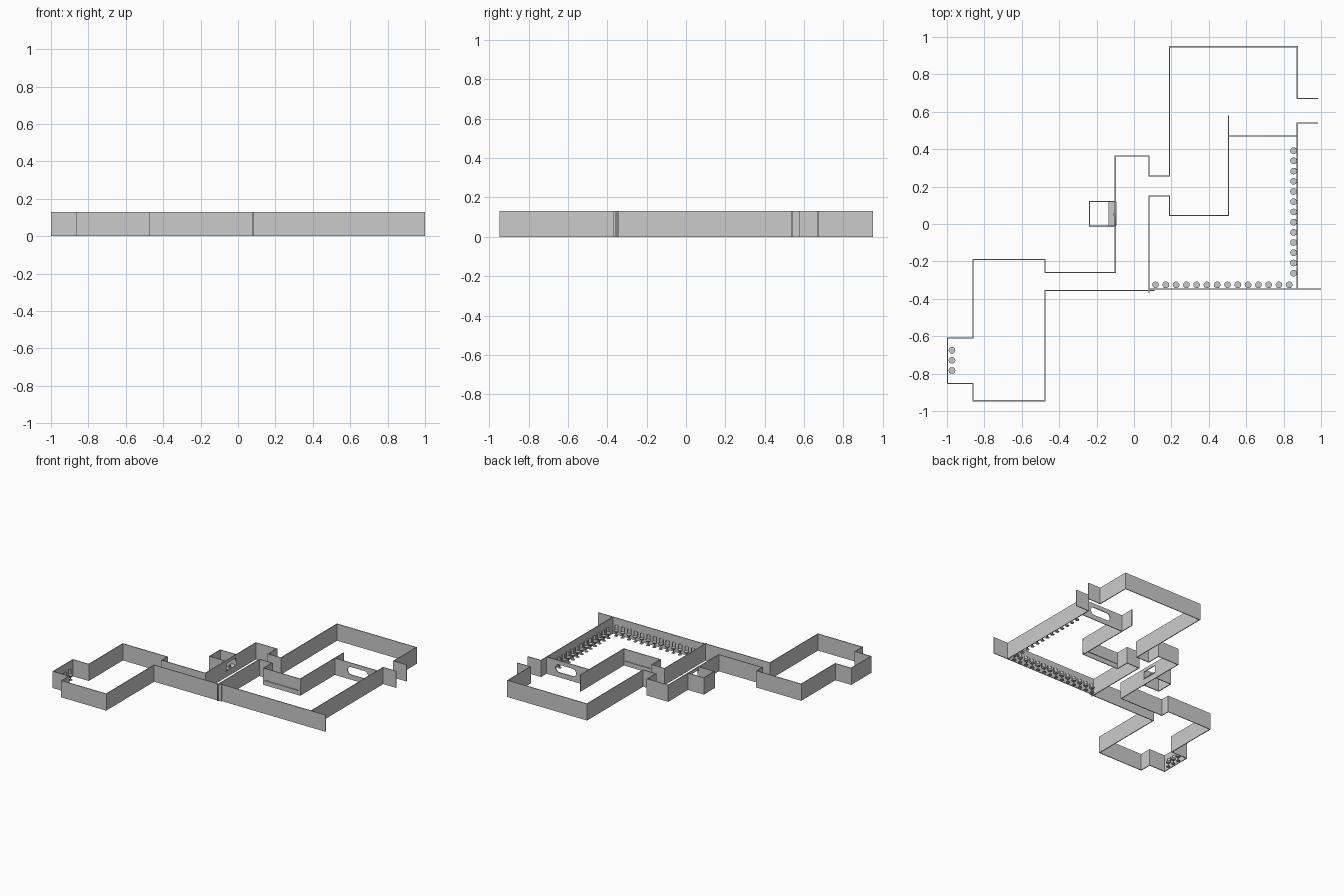
import bpy, bmesh, math
from mathutils import Vector, Matrix

if "Cube" in bpy.data.objects:
    bpy.data.objects.remove(bpy.data.objects["Cube"])

H = 0.13      # wall height
T = 0.003     # half wall thickness


def make_object(name, bm):
    bmesh.ops.recalc_face_normals(bm, faces=bm.faces)
    me = bpy.data.meshes.new(name)
    bm.to_mesh(me)
    bm.free()
    ob = bpy.data.objects.new(name, me)
    bpy.context.collection.objects.link(ob)
    return ob


def wall(name, path):
    """Mitred upright wall following a plan path."""
    pts = [Vector(p) for p in path]
    dirs = [(b - a).normalized() for a, b in zip(pts, pts[1:])]
    bm = bmesh.new()
    rings = []
    for i, p in enumerate(pts):
        a, b = dirs[max(i - 1, 0)], dirs[min(i, len(dirs) - 1)]
        na, nb = Vector((-a.y, a.x)), Vector((-b.y, b.x))
        off = (na + nb) / (1 + na.dot(nb)) * T
        l, r = p + off, p - off
        rings.append([bm.verts.new((q.x, q.y, z))
                      for q, z in ((l, 0), (r, 0), (r, H), (l, H))])
    for r0, r1 in zip(rings, rings[1:]):
        for k in range(4):
            bm.faces.new((r0[k], r0[(k + 1) % 4], r1[(k + 1) % 4], r1[k]))
    bm.faces.new(rings[0])
    bm.faces.new(rings[-1])
    return make_object(name, bm)


def rounded(x0, x1, z0, z1, r, n=5):
    pts = []
    for cx, cz, a0 in ((x1 - r, z1 - r, 0), (x0 + r, z1 - r, 90),
                       (x0 + r, z0 + r, 180), (x1 - r, z0 + r, 270)):
        for i in range(n):
            a = math.radians(a0 + 90 * i / (n - 1))
            pts.append((cx + r * math.cos(a), cz + r * math.sin(a)))
    return pts


def window_wall(name, start, length, angle, hole):
    """Flat wall panel with one opening, from a filled profile."""
    cu = bpy.data.curves.new(name, 'CURVE')
    cu.dimensions = '2D'
    cu.fill_mode = 'BOTH'
    cu.extrude = T
    for prof in ([(0, 0), (length, 0), (length, H), (0, H)], hole):
        sp = cu.splines.new('POLY')
        sp.points.add(len(prof) - 1)
        for pt, (x, y) in zip(sp.points, prof):
            pt.co = (x, y, 0, 1)
        sp.use_cyclic_u = True
    tmp = bpy.data.objects.new(name + "_profile", cu)
    bpy.context.collection.objects.link(tmp)
    dg = bpy.context.evaluated_depsgraph_get()
    me = bpy.data.meshes.new_from_object(tmp.evaluated_get(dg))
    bpy.data.objects.remove(tmp)
    me.transform(Matrix.Translation((*start, 0)) @ Matrix.Rotation(angle, 4, 'Z')
                 @ Matrix.Rotation(math.pi / 2, 4, 'X'))
    ob = bpy.data.objects.new(name, me)
    bpy.context.collection.objects.link(ob)


def box(name, x0, x1, y0, y1, z0, z1):
    bm = bmesh.new()
    bmesh.ops.create_cube(bm, size=1, matrix=Matrix.Translation(
        ((x0 + x1) / 2, (y0 + y1) / 2, (z0 + z1) / 2))
        @ Matrix.Diagonal((x1 - x0, y1 - y0, z1 - z0, 1)))
    return make_object(name, bm)


# Outer walls
wall("north_wall", [(.985, .67), (.873, .67), (.873, .948), (.19, .948), (.19, .257),
                    (.08, .257), (.08, .363), (-.10, .363), (-.10, .12)])
wall("west_wall", [(-.10, -.012), (-.10, -.26), (-.475, -.26), (-.475, -.19),
                   (-.86, -.19), (-.86, -.61), (-.997, -.61), (-.997, -.853),
                   (-.86, -.853), (-.86, -.945), (-.475, -.945), (-.475, -.355),
                   (.11, -.355)])
wall("south_wall", [(.08, -.347), (1, -.347)])
wall("east_wall", [(.873, -.347), (.873, .54), (.985, .54)])

# Inner walls
wall("hall_wall", [(.08, -.368), (.08, .15), (.19, .15), (.19, .045)])
wall("partition_wall", [(.505, .045), (.505, .58)])
window_wall("slotted_wall", (.187, .045), .321, 0,
            [(.012, .035), (.305, .035), (.305, .039), (.012, .039)])
window_wall("window_wall", (.508, .47), .362, 0, rounded(.11, .285, .038, .098, .026))

# Booth with serving window and counter
wall("booth_wall", [(-.103, .12), (-.237, .12), (-.237, -.012), (-.103, -.012)])
window_wall("serving_window", (-.10, -.015), .138, math.pi / 2,
            [(.01, .05), (.128, .05), (.128, .105), (.01, .105)])
box("counter_top", -.135, -.094, -.009, .117, .044, .05)
box("till_base", -.115, -.1, .042, .062, .05, .056)
box("till_screen", -.11, -.106, .044, .06, .056, .072)


# Swivel seat, one mesh shared by every copy
def cone(bm, r0, r1, z0, z1, n=12):
    bmesh.ops.create_cone(bm, cap_ends=True, segments=n, radius1=r0, radius2=r1,
                          depth=z1 - z0, matrix=Matrix.Translation((0, 0, (z0 + z1) / 2)))


bm = bmesh.new()
cone(bm, .015, .012, 0, .004)
cone(bm, .003, .003, .004, .032, 8)
cone(bm, .014, .018, .032, .041)
grid = []
for i in range(8):          # curved backrest around -y
    a = math.radians(200 + 20 * i)
    grid.append([bm.verts.new((r * math.cos(a), r * math.sin(a), z))
                 for r, z in ((.018, .036), (.018, .075), (.0155, .075), (.0155, .036))])
for g0, g1 in zip(grid, grid[1:]):
    for k in range(4):
        bm.faces.new((g0[k], g0[(k + 1) % 4], g1[(k + 1) % 4], g1[k]))
bm.faces.new(grid[0])
bm.faces.new(grid[-1])
seat = make_object("seat", bm)
seat_mesh = seat.data
bpy.data.objects.remove(seat)


def seat_row(name, count, start, step, angle):
    for i in range(count):
        ob = bpy.data.objects.new(f"{name}_{i + 1}", seat_mesh)
        ob.location = (start[0] + step[0] * i, start[1] + step[1] * i, 0)
        ob.rotation_euler.z = angle
        bpy.context.collection.objects.link(ob)


seat_row("south_seat", 14, (.115, -.325), (.055, 0), 0)
seat_row("east_seat", 13, (.853, -.263), (0, .0546), math.pi / 2)
seat_row("west_seat", 3, (-.973, -.783), (0, .054), -math.pi / 2)
